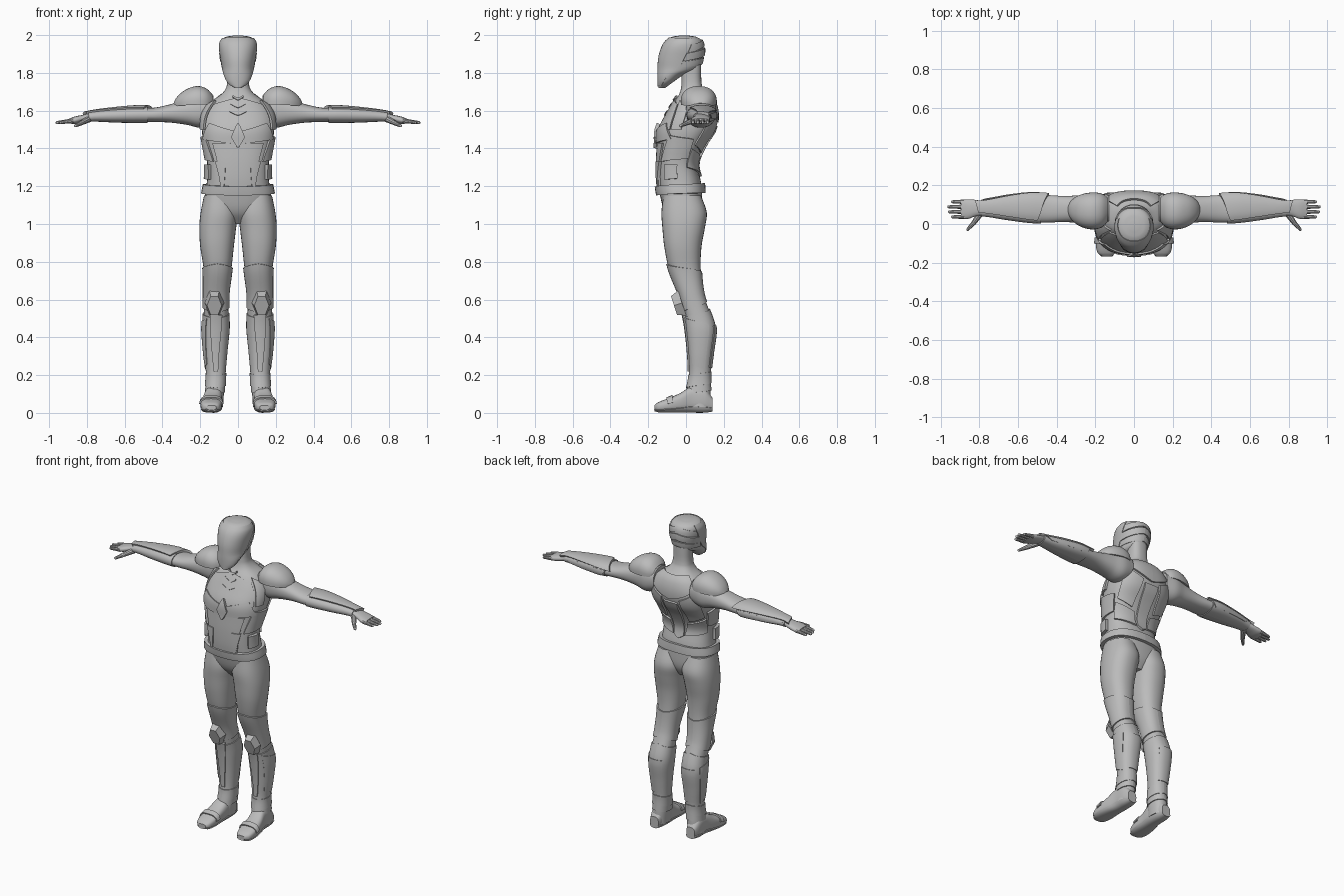
import bpy, bmesh
from math import sin, cos, radians, copysign
from mathutils import Vector, Matrix

default_cube = bpy.data.objects.get("Cube")
if default_cube:
    bpy.data.objects.remove(default_cube)

grey = bpy.data.materials.new("plain_grey")
grey.use_nodes = True
grey.diffuse_color = (0.5, 0.5, 0.5, 1)
grey.node_tree.nodes["Principled BSDF"].inputs["Base Color"].default_value = grey.diffuse_color
parts = []


def finish(name, bm, mirror=True):
    """Turn a bmesh into a named part, mirrored across x when paired."""
    bmesh.ops.remove_doubles(bm, verts=bm.verts, dist=0.0002)
    bmesh.ops.recalc_face_normals(bm, faces=bm.faces)
    mesh = bpy.data.meshes.new(name)
    bm.to_mesh(mesh)
    bm.free()
    mesh.materials.append(grey)
    part = bpy.data.objects.new(name, mesh)
    bpy.context.collection.objects.link(part)
    if mirror:
        modifier = part.modifiers.new("mirror", "MIRROR")
        modifier.use_mirror_merge = False
    parts.append(part)


class Surface:
    """Smooth tube through rows of (position, depth min, max, side min, max)."""

    def __init__(self, axis, rows, power=2.3):
        self.axis, self.power = axis, power
        self.rows = sorted(r if len(r) == 5 else (r[0], r[1], r[2], -r[3], r[3]) for r in rows)

    def extents(self, t):
        rows = self.rows
        t = min(max(t, rows[0][0]), rows[-1][0])
        i = 0
        while i < len(rows) - 2 and t > rows[i + 1][0]:
            i += 1

        def slope(k, c):
            lo, hi = rows[max(k - 1, 0)], rows[min(k + 1, len(rows) - 1)]
            return (hi[c] - lo[c]) / (hi[0] - lo[0])
        a, b = rows[i], rows[i + 1]
        span = b[0] - a[0]
        u = (t - a[0]) / span
        ease = u * u * (3 - 2 * u)
        return [a[c] + (b[c] - a[c]) * ease
                + span * u * (1 - u) * ((1 - u) * slope(i, c) - u * slope(i + 1, c))
                for c in range(1, 5)]

    def place(self, t, depth, side):
        if self.axis == "Z":
            return Vector((side, depth, t))
        if self.axis == "X":
            return Vector((t, depth, side))
        return Vector((side, t, depth))

    def point(self, angle, t):
        d0, d1, s0, s1 = self.extents(t)
        c, s = cos(radians(angle)), sin(radians(angle))
        c, s = (copysign(abs(v) ** (2 / self.power), v) for v in (c, s))
        return self.place(t, (d0 + d1) / 2 - c * (d1 - d0) / 2, (s0 + s1) / 2 + s * (s1 - s0) / 2)

    def normal(self, angle, t):
        around = self.point(angle + 4, t) - self.point(angle - 4, t)
        along = self.point(angle, t + 0.004) - self.point(angle, t - 0.004)
        n = around.cross(along).normalized()
        d0, d1, s0, s1 = self.extents(t)
        centre = self.place(t, (d0 + d1) / 2, (s0 + s1) / 2)
        return n if n.dot(self.point(angle, t) - centre) > 0 else -n


def body(name, surface, mirror=True, sides=32, steps=4):
    bm = bmesh.new()
    stops = [r[0] for r in surface.rows]
    levels = [a + (b - a) * k / steps for a, b in zip(stops, stops[1:]) for k in range(steps)]
    levels.append(stops[-1])
    loops = [[bm.verts.new(surface.point(360 * k / sides, t)) for k in range(sides)] for t in levels]
    for low, high in zip(loops, loops[1:]):
        for k in range(sides):
            j = (k + 1) % sides
            bm.faces.new((low[k], low[j], high[j], high[k]))
    bm.faces.new(loops[0])
    bm.faces.new(loops[-1])
    finish(name, bm, mirror)


def plate(name, surface, p, q, r, s, height=0.012, n=10):
    """Raised armour patch whose four (angle, position) corners lie on a surface."""
    bm = bmesh.new()
    grids = []
    for lift in (height, -0.008):
        grid = []
        for i in range(n + 1):
            for j in range(n + 1):
                u, v = i / n, j / n
                angle, t = ((p[c] * (1 - u) + q[c] * u) * (1 - v) + (s[c] * (1 - u) + r[c] * u) * v
                            for c in (0, 1))
                grid.append(bm.verts.new(surface.point(angle, t) + surface.normal(angle, t) * lift))
        grids.append(grid)
    top, base = grids
    w = n + 1
    for grid in grids:
        for i in range(n):
            for j in range(n):
                k = i * w + j
                bm.faces.new((grid[k], grid[k + w], grid[k + w + 1], grid[k + 1]))
    rim = [i * w for i in range(n)] + [n * w + j for j in range(n)]
    rim += [i * w + n for i in range(n, 0, -1)] + list(range(n, 0, -1))
    for a, b in zip(rim, rim[1:] + rim[:1]):
        bm.faces.new((top[a], top[b], base[b], base[a]))
    finish(name, bm)


def ring(name, surface, low_front, low_back, high_front, high_back, height):
    for side, turn in (("outer", 180), ("inner", -180)):
        plate(name + "_" + side, surface, (0, low_front), (turn, low_back),
              (turn, high_back), (0, high_front), height, 16)


def rod(name, start, end, r0, r1):
    bm = bmesh.new()
    start, end = Vector(start), Vector(end)
    line = end - start
    turn = line.to_track_quat("Z", "Y").to_matrix().to_4x4()
    bmesh.ops.create_cone(bm, cap_ends=True, segments=10, radius1=r0, radius2=r1, depth=line.length,
                          matrix=Matrix.Translation((start + end) / 2) @ turn)
    bmesh.ops.create_icosphere(bm, subdivisions=2, radius=r1, matrix=Matrix.Translation(end))
    finish(name, bm)


# Main body forms
torso = Surface("Z", [(1, -.06, .05, .04), (1.06, -.11, .08, .14), (1.14, -.135, .085, .175),
                      (1.22, -.148, .08, .165), (1.32, -.15, .06, .163), (1.42, -.145, .1, .18),
                      (1.5, -.14, .15, .192), (1.58, -.1, .162, .185), (1.65, -.06, .145, .14),
                      (1.69, -.035, .11, .085), (1.73, -.025, .085, .06), (1.84, -.025, .08, .055)], 2.5)
head = Surface("Z", [(1.72, -.145, -.11, .02), (1.75, -.147, -.07, .055), (1.79, -.148, -.01, .073),
                     (1.82, -.147, .065, .08), (1.88, -.143, .09, .09), (1.94, -.125, .093, .097),
                     (1.975, -.1, .08, .088), (1.992, -.07, .05, .06), (1.998, -.03, .01, .02)], 2.1)
leg = Surface("Z", [(1.15, -.12, .08, .02, .18), (1.06, -.13, .11, 0, .198), (.98, -.125, .1, .01, .205),
                    (.88, -.115, .082, .022, .2), (.76, -.09, .078, .035, .182), (.62, -.035, .095, .052, .18),
                    (.5, -.005, .14, .05, .182), (.44, .005, .153, .05, .185), (.32, .018, .138, .062, .176),
                    (.2, .022, .125, .072, .163), (.1, .005, .13, .075, .17), (.03, .005, .13, .08, .175)])
foot = Surface("Y", [(-.168, .015, .04, .115, .165), (-.15, .008, .055, .098, .188),
                     (-.1, .006, .075, .086, .198), (-.03, .006, .105, .086, .19), (.03, .006, .14, .083, .177),
                     (.1, .006, .13, .088, .172), (.14, .012, .08, .1, .16)], 2.8)
arm = Surface("X", [(.13, .0, .15, 1.53, 1.68), (.2, .0, .16, 1.51, 1.685), (.27, .005, .15, 1.525, 1.66),
                    (.36, .01, .145, 1.537, 1.633), (.45, .008, .15, 1.54, 1.615), (.53, .01, .155, 1.54, 1.615),
                    (.65, .025, .142, 1.543, 1.605), (.78, .045, .12, 1.548, 1.588), (.82, .04, .125, 1.54, 1.578),
                    (.86, .026, .128, 1.53, 1.57), (.895, .03, .125, 1.532, 1.558)])
shoulder = Surface("X", [(.14, .02, .13, 1.6, 1.68), (.17, -.01, .15, 1.58, 1.71), (.22, -.02, .155, 1.57, 1.722),
                         (.28, -.003, .142, 1.58, 1.7), (.32, .03, .115, 1.6, 1.664), (.335, .06, .09, 1.61, 1.635)])
body("torso_and_neck", torso, False)
body("head", head, False)
body("legs", leg)
body("feet", foot)
body("arms", arm)
plate("shoulder_pads", shoulder, (-8, .14), (188, .14), (188, .335), (-8, .335), .008, 18)

# Mask and wrapped bands on the head
plate("mask", head, (0, 1.727), (70, 1.735), (115, 1.98), (0, 1.985), .004, 16)
plate("lower_head_band", head, (92, 1.83), (180, 1.85), (180, 1.885), (95, 1.86), .005)
plate("middle_head_band", head, (95, 1.862), (180, 1.895), (180, 1.935), (102, 1.905), .008)
plate("upper_head_band", head, (105, 1.91), (180, 1.945), (180, 1.975), (112, 1.95), .006)

# Chest and abdomen armour
ring("belt", torso, 1.155, 1.165, 1.2, 1.215, .02)
plate("chest_plates", torso, (0, 1.48), (58, 1.5), (48, 1.63), (0, 1.665), .008)
plate("chest_wings", torso, (3, 1.425), (68, 1.45), (44, 1.53), (3, 1.49), .016)
plate("chest_diamond", torso, (0, 1.4), (7, 1.46), (0, 1.525), (0, 1.46), .026)
for level in (1.57, 1.61, 1.65):
    plate("chest_chevron", torso, (0, level), (10, level + .02), (10, level + .026), (0, level + .01), .013)
plate("abdomen_plate", torso, (0, 1.2), (28, 1.2), (42, 1.43), (0, 1.43), .01)
plate("abdomen_strips", torso, (20, 1.2), (25, 1.2), (40, 1.33), (18, 1.33), .016)
plate("rib_plates", torso, (46, 1.33), (112, 1.35), (108, 1.45), (60, 1.47), .012)
plate("waist_pouches", torso, (58, 1.235), (88, 1.24), (90, 1.315), (60, 1.315), .018)
plate("collar_straps", torso, (62, 1.5), (82, 1.5), (80, 1.62), (52, 1.65), .012)

# Back armour
plate("upper_back_plate", torso, (128, 1.61), (180, 1.54), (180, 1.675), (125, 1.68), .012)
plate("shoulder_blade_plates", torso, (118, 1.42), (158, 1.38), (166, 1.54), (125, 1.6), .01)
plate("spine_guard", torso, (172, 1.27), (180, 1.25), (180, 1.52), (170, 1.52), .012)
plate("lower_back_plates", torso, (112, 1.3), (170, 1.27), (164, 1.36), (114, 1.4), .01)

# Forearm armour
for name, first, last in (("front", -90, 90), ("rear", 90, 270)):
    plate("forearm_cuff_" + name, arm, (first, .48), (last, .48), (last, .79), (first, .79), .006)
plate("forearm_top_plates", arm, (42, .5), (165, .44), (140, .82), (60, .8), .015)
plate("forearm_side_blades", arm, (165, .47), (205, .5), (195, .74), (160, .78), .011)

# Fingers and thumbs
for k, reach in enumerate((.945, .96, .964, .945)):
    y = .037 + k * .026
    rod("finger", (.87, y, 1.547), (reach - .006, y, 1.537), .013, .008)
rod("thumb_base", (.79, .06, 1.555), (.83, .005, 1.535), .018, .013)
rod("thumb_tip", (.83, .005, 1.535), (.86, -.028, 1.52), .013, .008)

# Thigh, shin and calf armour
ring("knee_guard", leg, .53, .59, .79, .745, .007)
ring("boot", leg, .1, .12, .5, .55, .006)
plate("shin_ridges", leg, (-10, .22), (10, .22), (22, .52), (-22, .52), .014)
plate("calf_plates", leg, (140, .24), (220, .24), (215, .46), (145, .46), .011)
plate("outer_shin_plates", leg, (50, .26), (110, .23), (120, .47), (40, .5), .01)
ring("ankle_cuff", leg, .13, .16, .2, .22, .01)

# Knee pads
knee = bmesh.new()
bmesh.ops.create_cone(knee, cap_ends=True, segments=6, radius1=1, radius2=.75, depth=1,
                      matrix=Matrix.Translation((.125, -.042, .575)) @ Matrix.Rotation(radians(108), 4, "X")
                      @ Matrix.Diagonal((.052, .08, .045, 1)) @ Matrix.Rotation(radians(30), 4, "Z"))
finish("knee_pads", knee)

# Soles and toe straps
plate("soles", foot, (-62, -.165), (62, -.165), (62, .14), (-62, .14), .005, 16)
plate("toe_straps", foot, (95, -.1), (265, -.1), (265, -.07), (95, -.07), .008)

# Smooth shading with crisp armour edges
bpy.ops.object.select_all(action="DESELECT")
for part in parts:
    part.select_set(True)
bpy.context.view_layer.objects.active = parts[0]
bpy.ops.object.shade_smooth_by_angle(angle=radians(35))
